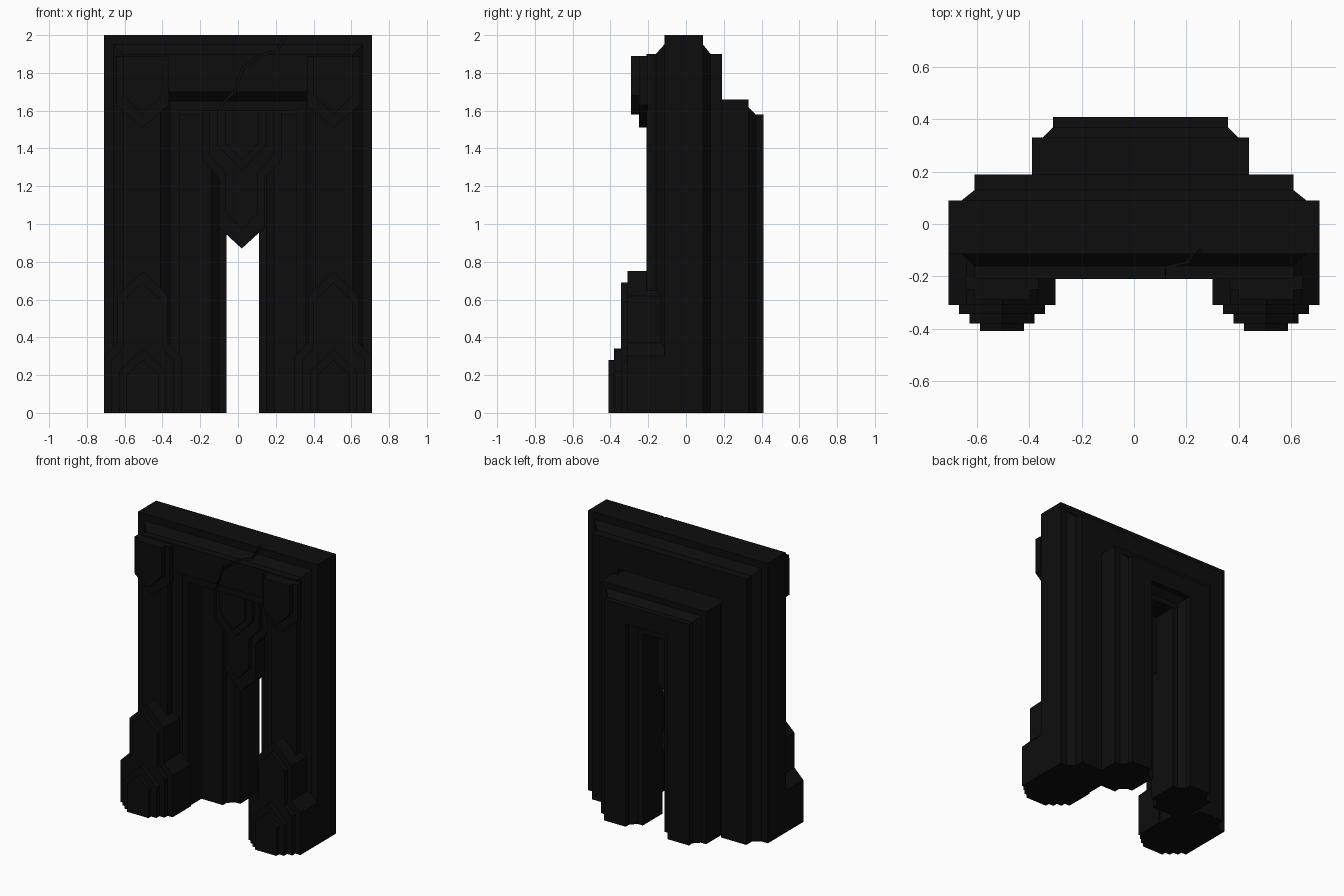
import bpy, bmesh

if "Cube" in bpy.data.objects:
    bpy.data.objects.remove(bpy.data.objects["Cube"])

mat = bpy.data.materials.new("black_stone")
mat.diffuse_color = (0.004, 0.004, 0.004, 1)
mat.use_nodes = True
mat.node_tree.nodes["Principled BSDF"].inputs["Base Color"].default_value = mat.diffuse_color


def loft(name, rings):
    """Solid from a series of matching closed rings, capped at both ends."""
    bm = bmesh.new()
    loops = [[bm.verts.new(p) for p in ring] for ring in rings]
    n = len(loops[0])
    for a, b in zip(loops, loops[1:]):
        for i in range(n):
            j = (i + 1) % n
            bm.faces.new((a[i], a[j], b[j], b[i]))
    bm.faces.new(loops[0])
    bm.faces.new(loops[-1])
    bmesh.ops.recalc_face_normals(bm, faces=bm.faces)
    me = bpy.data.meshes.new(name)
    bm.to_mesh(me)
    bm.free()
    ob = bpy.data.objects.new(name, me)
    bpy.context.collection.objects.link(ob)
    me.materials.append(mat)
    return ob


def gate(name, outer, inner, steps):
    """Arch whose outside and opening are both stepped by (y, inset)."""
    rings = []
    for y, d in steps:
        ox0, ox1, oz = outer[0] + d, outer[1] - d, outer[2] - d
        ix0, ix1, iz = inner[0] - d, inner[1] + d, inner[2] + d
        pts = [(ox0, 0), (ox0, oz), (ox1, oz), (ox1, 0),
               (ix1, 0), (ix1, iz), (ix0, iz), (ix0, 0)]
        rings.append([(x, y, z) for x, z in pts])
    return loft(name, rings)


def plate(name, cx, half, y0, y1):
    """Symmetrical pointed plate; half = (half width, z), last point on the axis."""
    pts = [(cx - w, z) for w, z in half]
    pts += [(cx + w, z) for w, z in reversed(half) if w > 0]
    return loft(name, [[(x, y, z) for x, z in pts] for y in (y0, y1)])


# Large front gate
main = gate("front_gate", (-.71, .71, 2.0), (-.31, .31, 1.6),
            [(-.21, .10), (-.16, .10), (-.115, .05), (-.115, 0),
             (.09, 0), (.09, .05), (.13, .10), (.19, .10)])

# Smaller rear gate
gate("rear_gate", (-.39, .44, 1.66), (-.06, .11, 1.37),
     [(.03, .08), (.07, .08), (.11, .04), (.11, 0),
      (.33, 0), (.33, .04), (.37, .08), (.41, .08)])

# Crack across the front of the lintel
path = [(-.13, 1.55), (-.09, 1.64), (-.02, 1.71), (.02, 1.83),
        (.12, 1.9), (.2, 1.92), (.27, 2.05)]
strip = path + [(x + .012, z - .008) for x, z in reversed(path)]
cutter = loft("crack_cutter", [[(x, y, z) for x, z in strip] for y in (-.3, -.1)])
cutter.hide_render = True
cutter.hide_viewport = True
mod = main.modifiers.new("crack", 'BOOLEAN')
mod.object = cutter
mod.operation = 'DIFFERENCE'
mod.solver = 'EXACT'

for side, s in (("left", -1), ("right", 1)):
    cx = .505 * s
    # Stepped pointed foot
    plate(f"{side}_foot_base", cx,
          [(.205, 0), (.205, .30), (.135, .37), (.135, .62), (0, .75)], -.31, -.10)
    plate(f"{side}_foot_mid", cx,
          [(.165, 0), (.165, .28), (.105, .34), (.105, .59), (0, .69)], -.345, -.30)
    plate(f"{side}_foot_front", cx, [(.125, 0), (.125, .22), (0, .34)], -.38, -.33)
    plate(f"{side}_foot_tip", cx, [(.085, 0), (.085, .20), (0, .28)], -.41, -.37)
    # Corner shields on the lintel
    plate(f"{side}_shield_back", cx, [(.14, 1.89), (.14, 1.63), (0, 1.51)], -.25, -.20)
    plate(f"{side}_shield_front", cx, [(.105, 1.89), (.105, 1.68), (0, 1.58)], -.29, -.24)

# Hanging keystone between the gates
plate("keystone_back", .02,
      [(.21, 1.61), (.21, 1.34), (.12, 1.24), (.12, .98), (0, .87)], 0, .16)
plate("keystone_mid", .02,
      [(.17, 1.61), (.17, 1.36), (.085, 1.27), (.085, 1.06), (0, .97)], -.03, .01)
plate("keystone_front", .02, [(.13, 1.61), (.13, 1.42), (0, 1.28)], -.055, -.02)
plate("keystone_tip", .02, [(.09, 1.61), (.09, 1.43), (0, 1.34)], -.085, -.05)
